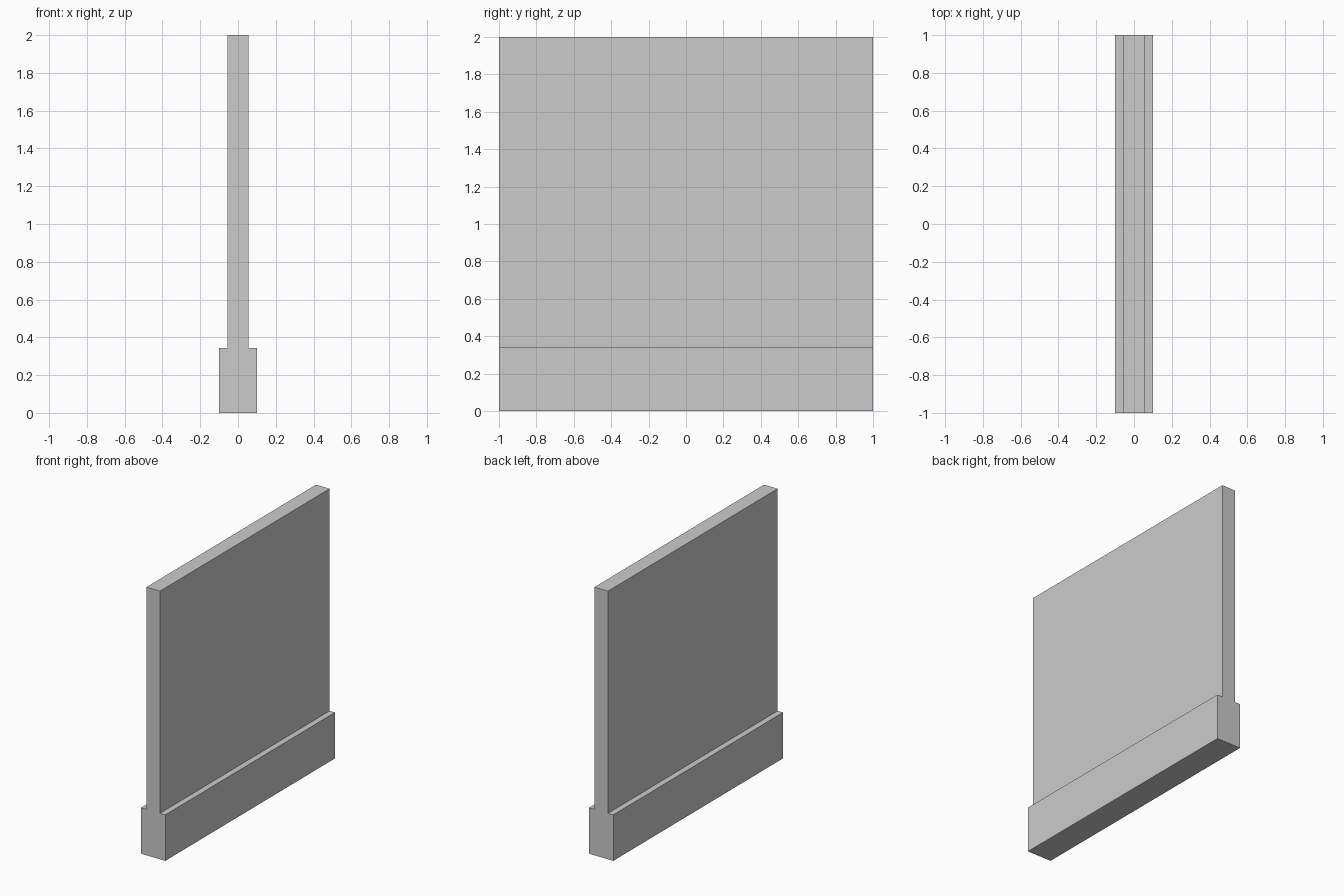
import bpy
import bmesh

if "Cube" in bpy.data.objects:
    bpy.data.objects.remove(bpy.data.objects["Cube"])

LENGTH = 2.0

# Right half of the cross-section (x, z): wide footing, then thin upright
half = [(0.1, 0.0), (0.1, 0.343), (0.056, 0.343), (0.056, 2.0)]
profile = half + [(-x, z) for x, z in reversed(half)]

# Wall panel: the profile extruded along y
bm = bmesh.new()
face = bm.faces.new([bm.verts.new((x, -LENGTH / 2, z)) for x, z in profile])
extruded = bmesh.ops.extrude_face_region(bm, geom=[face], use_keep_orig=True)
moved = [v for v in extruded["geom"] if isinstance(v, bmesh.types.BMVert)]
bmesh.ops.translate(bm, verts=moved, vec=(0, LENGTH, 0))
bmesh.ops.recalc_face_normals(bm, faces=bm.faces)

mesh = bpy.data.meshes.new("wall_panel_with_footing")
bm.to_mesh(mesh)
bm.free()
wall = bpy.data.objects.new("wall_panel_with_footing", mesh)
bpy.context.collection.objects.link(wall)
